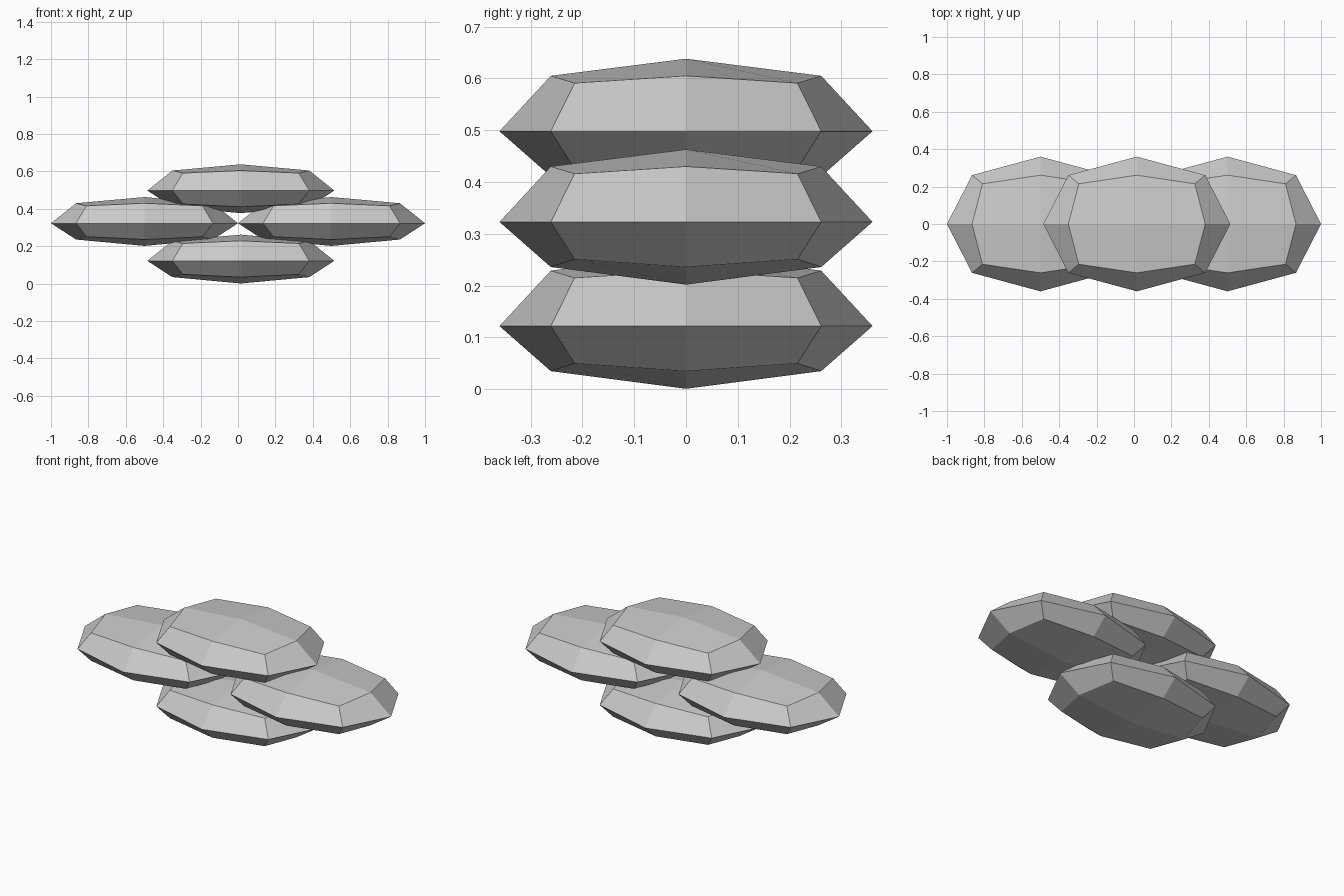
import bpy, bmesh

if "Cube" in bpy.data.objects:
    bpy.data.objects.remove(bpy.data.objects["Cube"])

# Extents of a pebble vertex by kind: face centre, edge middle, corner
X = (0.50, 0.366, 0.31)
Y = (0.36, 0.261, 0.215)
Z_TOP = (0.14, 0.107, 0.093)
Z_BOTTOM = (0.121, 0.087, 0.072)


def pebble(name, x, z):
    """Flattened, rounded low-poly stone from a once-subdivided cube."""
    bm = bmesh.new()
    bmesh.ops.create_cube(bm, size=2)
    bmesh.ops.subdivide_edges(bm, edges=bm.edges[:], cuts=1, use_grid_fill=True)
    for v in bm.verts:
        sx, sy, sz = (round(c) for c in v.co)
        kind = abs(sx) + abs(sy) + abs(sz) - 1
        zs = Z_TOP if sz > 0 else Z_BOTTOM
        v.co = (sx * X[kind], sy * Y[kind], sz * zs[kind])
    bmesh.ops.recalc_face_normals(bm, faces=bm.faces[:])
    mesh = bpy.data.meshes.new(name)
    bm.to_mesh(mesh)
    bm.free()
    obj = bpy.data.objects.new(name, mesh)
    obj.location = (x, 0, z)
    bpy.context.collection.objects.link(obj)


# Stack: one stone below, two side by side, one on top
pebble("bottom_stone", 0.015, 0.122)
pebble("left_stone", -0.50, 0.323)
pebble("right_stone", 0.50, 0.323)
pebble("top_stone", 0.015, 0.498)
